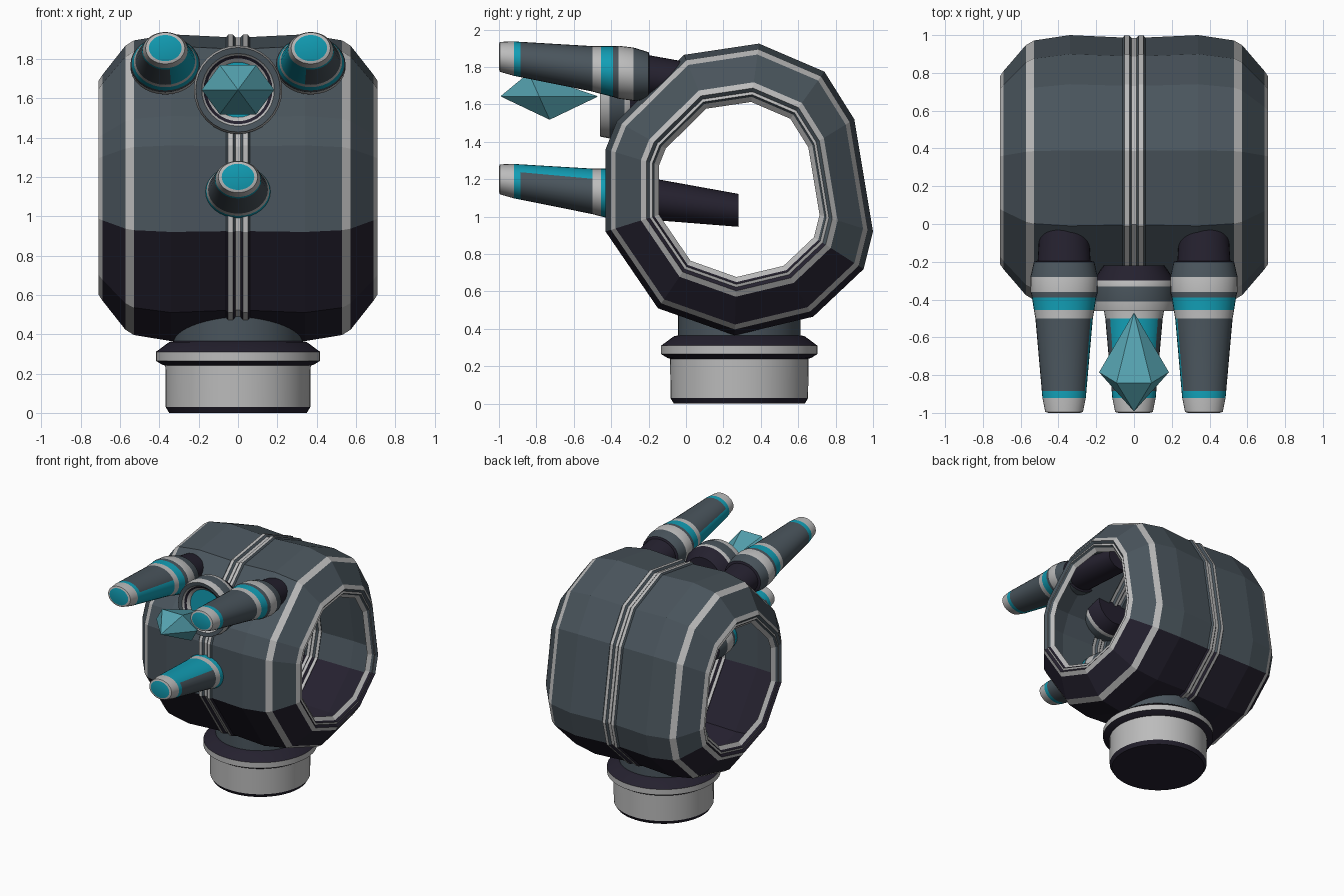
import bpy, bmesh
from math import sin, cos, tau
from mathutils import Vector

cube = bpy.data.objects.get("Cube")
if cube:
    bpy.data.objects.remove(cube, do_unlink=True)


def material(name, rgb):
    m = bpy.data.materials.new(name)
    m.use_nodes = True
    m.diffuse_color = (*rgb, 1)
    m.node_tree.nodes["Principled BSDF"].inputs["Base Color"].default_value = (*rgb, 1)
    return m


PALETTE = [
    material("slate grey", (0.068, 0.09, 0.108)),
    material("light grey", (0.5, 0.5, 0.5)),
    material("dark purple", (0.018, 0.015, 0.028)),
    material("bright teal", (0.006, 0.34, 0.46)),
    material("crystal teal", (0.09, 0.36, 0.43)),
]
GREY, LIGHT, DARK, TEAL, CRYSTAL = range(5)


def loft(name, rings, bands, caps=(None, None), smooth=True, repaint=None):
    """Bridge closed rings; bands[i] colours the strip after ring i."""
    bm = bmesh.new()
    loops = [[bm.verts.new(p) for p in ring] for ring in rings]
    n = len(rings[0])
    for a, b, colour in zip(loops, loops[1:], bands):
        for i in range(n):
            j = (i + 1) % n
            f = bm.faces.new((a[i], a[j], b[j], b[i]))
            f.material_index = colour
            if repaint:
                f.material_index = repaint(colour, f.calc_center_median())
    for loop, colour in zip((loops[0], loops[-1]), caps):
        if colour is not None:
            bm.faces.new(loop).material_index = colour
    bmesh.ops.recalc_face_normals(bm, faces=bm.faces)
    mesh = bpy.data.meshes.new(name)
    bm.to_mesh(mesh)
    bm.free()
    obj = bpy.data.objects.new(name, mesh)
    bpy.context.collection.objects.link(obj)
    for m in PALETTE:
        mesh.materials.append(m)
    if smooth:
        bpy.ops.object.select_all(action="DESELECT")
        obj.select_set(True)
        bpy.context.view_layer.objects.active = obj
        bpy.ops.object.shade_smooth_by_angle(angle=0.5)
    return obj


def circle(r, n=32):
    return [(r * cos(tau * i / n), r * sin(tau * i / n)) for i in range(n)]


# Hollow ring body: one twelve-sided outline scaled along x
CY, CZ = 0.285, 1.145
OUTLINE = [(0.39, 1.925), (0.74, 1.775), (0.9, 1.52), (1.0, 0.92), (0.95, 0.72),
           (0.68, 0.465), (0.26, 0.365), (-0.15, 0.51), (-0.43, 0.92),
           (-0.43, 1.36), (-0.37, 1.51), (-0.01, 1.865)]

# x, scale, colour of the strip that follows
HALF = [(0.012, 0.978, GREY), (0.025, 0.998, LIGHT), (0.05, 0.998, GREY),
        (0.06, 0.982, GREY), (0.34, 1.0, GREY), (0.53, 0.96, LIGHT),
        (0.573, 0.925, GREY), (0.69, 0.735, LIGHT), (0.71, 0.695, GREY),
        (0.695, 0.67, LIGHT), (0.7, 0.65, GREY), (0.685, 0.635, LIGHT),
        (0.66, 0.6, LIGHT)]
profile = [(-x, s) for x, s, c in reversed(HALF)] + [(x, s) for x, s, c in HALF]
colours = [c for x, s, c in HALF[:-1]]
bands = colours[::-1] + [LIGHT] + colours


def underside(colour, centre):
    # The lower four segments of the shell are dark
    if colour != GREY:
        return colour
    for (y0, z0), (y1, z1) in zip(OUTLINE, OUTLINE[1:]):
        if (z0 + z1) / 2 < 0.75:
            mid = Vector(((y0 + y1) / 2 - CY, (z0 + z1) / 2 - CZ)).normalized()
            if mid.dot(Vector((centre.y - CY, centre.z - CZ)).normalized()) > 0.999:
                return DARK
    return colour


loft("ring_body",
     [[(x, CY + (y - CY) * s, CZ + (z - CZ) * s) for y, z in OUTLINE] for x, s in profile],
     bands, smooth=False, repaint=underside)

# Round base and neck: height, radius, colour above
BASE = [(0, 0.35, DARK), (0.03, 0.368, LIGHT), (0.24, 0.37, DARK), (0.245, 0.385, DARK),
        (0.265, 0.418, LIGHT), (0.31, 0.418, DARK), (0.36, 0.35, DARK),
        (0.365, 0.328, GREY), (0.55, 0.328, GREY)]
loft("base", [[(x, CY + y, h) for x, y in circle(r, 48)] for h, r, c in BASE],
     [c for h, r, c in BASE], (DARK, GREY))

# Barrels: y, radius, colour behind
BARREL = [(-1, 0.083, LIGHT), (-0.995, 0.1, LIGHT), (-0.92, 0.115, TEAL),
          (-0.885, 0.118, GREY), (-0.5, 0.152, LIGHT), (-0.455, 0.16, TEAL),
          (-0.39, 0.17, GREY), (-0.36, 0.177, LIGHT), (-0.28, 0.178, GREY),
          (-0.2, 0.16, DARK), (-0.195, 0.14, DARK), (0.28, 0.11, DARK)]


def barrel(name, cx, tip_z, inward):
    def axis_z(y):
        return tip_z - 0.13 * (y + 1)

    def panel(colour, c):
        # Teal panel on the side that faces the crystal
        if colour == GREY and -0.8 < c.y < -0.6:
            d = Vector((c.x - cx, (c.z - axis_z(c.y)) / 0.8)).normalized()
            if d.dot(Vector(inward).normalized()) > 0.6:
                return TEAL
        return colour

    loft(name, [[(cx + x, y, axis_z(y) + z * 0.8) for x, z in circle(r)] for y, r, c in BARREL],
         [c for y, r, c in BARREL], (TEAL, DARK), repaint=panel)


for side, label in ((1, "left"), (-1, "right")):
    barrel(label + "_upper_barrel", side * 0.37, 1.855, (-side * 0.85, -0.5))
barrel("lower_barrel", 0, 1.2, (0, 1))

# Dished mount behind the crystal: y, radius, colour
MOUNT = [(-0.41, 0.14, LIGHT), (-0.43, 0.16, DARK), (-0.44, 0.175, LIGHT),
         (-0.455, 0.185, GREY), (-0.46, 0.215, LIGHT), (-0.41, 0.225, GREY),
         (-0.33, 0.222, LIGHT), (-0.3, 0.218, DARK), (-0.22, 0.16, DARK)]
loft("crystal_mount", [[(x, y, 1.643 + z) for x, z in circle(r)] for y, r, c in MOUNT],
     [c for y, r, c in MOUNT], (TEAL, DARK))

# Six-sided floating crystal, its waist leaning forward at the top
TIP = 0.004
rings = []
for y, r in ((-0.988, TIP), (-0.785, 0.185), (-0.475, TIP)):
    rings.append([(x, y - z * 0.35, 1.643 + z * 0.78) for x, z in circle(r, 6)])
loft("crystal", rings, [CRYSTAL, CRYSTAL], (CRYSTAL, CRYSTAL), smooth=False)
